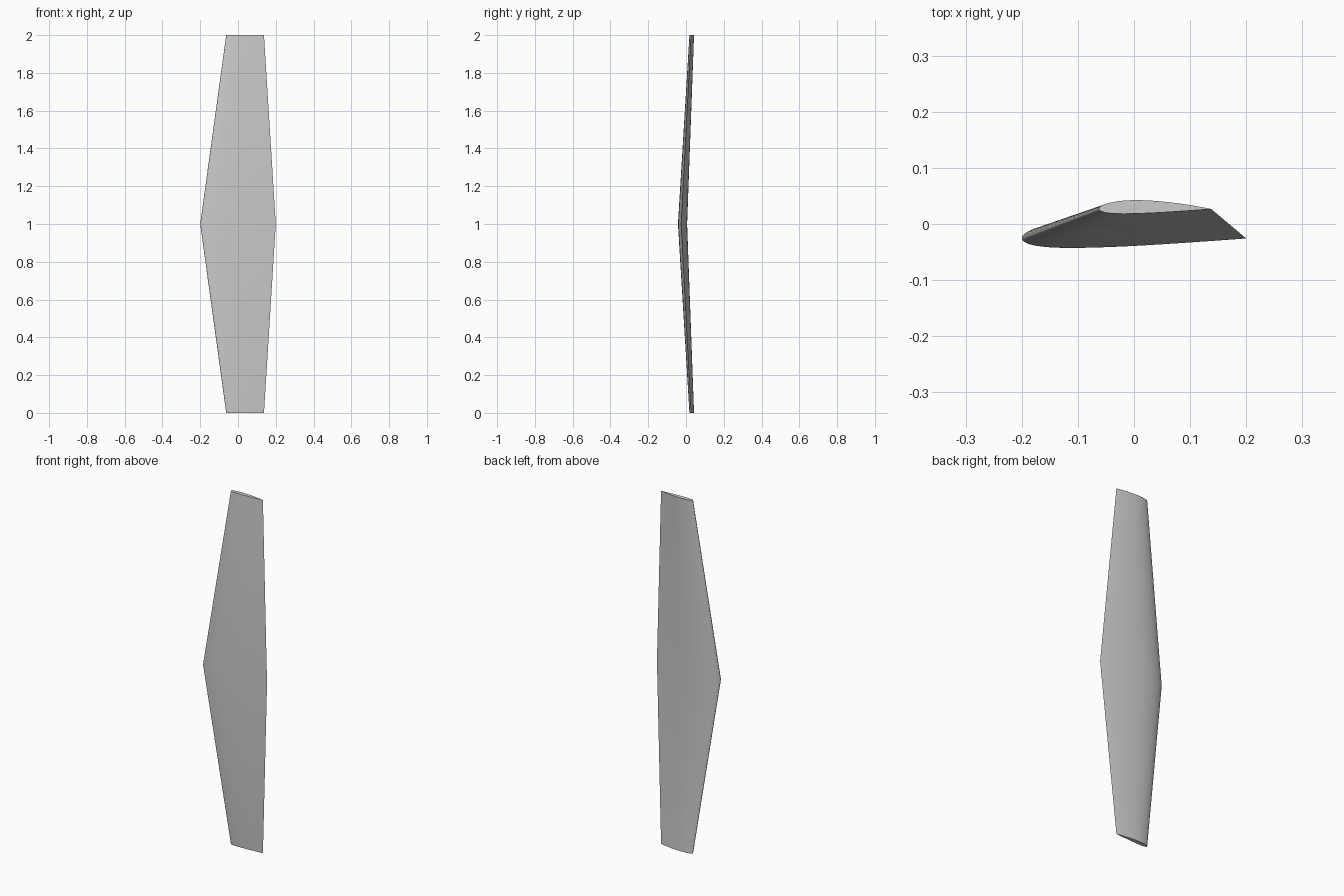
import bpy
import bmesh
import math

cube = bpy.data.objects.get("Cube")
if cube:
    bpy.data.objects.remove(cube, do_unlink=True)

grey = bpy.data.materials.new("light grey")
grey.use_nodes = True
colour = (0.6, 0.6, 0.6, 1)
grey.diffuse_color = colour
grey.node_tree.nodes["Principled BSDF"].inputs["Base Color"].default_value = colour

SPAN = 1.0
STEPS = 32
CAMBER, CAMBER_POS, THICKNESS = 0.02, 0.4, 0.12


def surface_point(t, side):
    """Point on a cambered aerofoil of unit chord; side is +1 upper, -1 lower."""
    half = 5 * THICKNESS * (0.2969 * math.sqrt(t) - 0.126 * t - 0.3516 * t**2
                            + 0.2843 * t**3 - 0.1036 * t**4)
    m, p = CAMBER, CAMBER_POS
    span = p if t < p else 1 - p
    k = m / span**2
    mean = k * (2 * p * t - t * t + (0 if t < p else 1 - 2 * p))
    angle = math.atan(2 * k * (p - t))
    return t - side * half * math.sin(angle), mean + side * half * math.cos(angle)


# Outline from trailing edge over the top to the nose and back underneath
stations = [(1 - math.cos(math.pi * i / STEPS)) / 2 for i in range(STEPS + 1)]
outline = [surface_point(t, 1) for t in reversed(stations)]
outline += [surface_point(t, -1) for t in stations[1:-1]]

# Tapered, swept sections with dihedral: tip, root, tip
bm = bmesh.new()
rings = []
for s in (-1, 0, 1):
    chord = 0.4 - 0.2 * abs(s)
    quarter_x = -0.1 + abs(s) * math.tan(math.radians(5))
    base_y = -0.0257 + abs(s) * math.tan(math.radians(3))
    rings.append([bm.verts.new((quarter_x + (u - 0.25) * chord, base_y + v * chord,
                                SPAN * (1 + s))) for u, v in outline])

# Skin and flat tip caps
n = len(outline)
for a, b in zip(rings, rings[1:]):
    for i in range(n):
        j = (i + 1) % n
        bm.faces.new((a[i], a[j], b[j], b[i]))
bm.faces.new(rings[0])
bm.faces.new(rings[-1])
bmesh.ops.recalc_face_normals(bm, faces=bm.faces)

mesh = bpy.data.meshes.new("wing")
bm.to_mesh(mesh)
bm.free()
wing = bpy.data.objects.new("wing", mesh)
mesh.materials.append(grey)
bpy.context.collection.objects.link(wing)

# Smooth skin with sharp trailing edge and tips
bpy.context.view_layer.objects.active = wing
wing.select_set(True)
bpy.ops.object.shade_smooth_by_angle(angle=math.radians(40))
